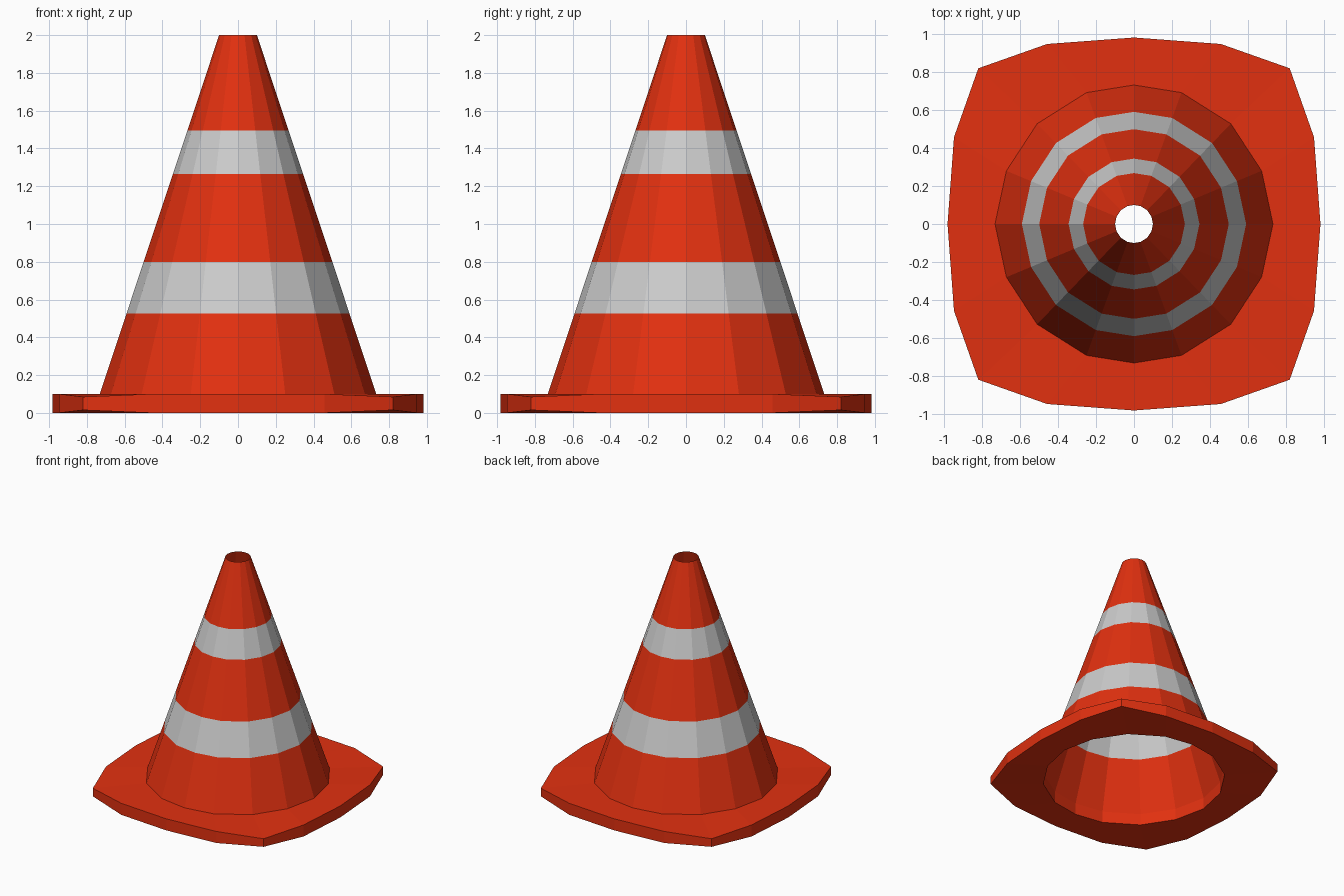
import bpy

if "Cube" in bpy.data.objects:
    bpy.data.objects.remove(bpy.data.objects["Cube"])


def material(name, rgb):
    m = bpy.data.materials.new(name)
    m.diffuse_color = (*rgb, 1)
    m.use_nodes = True
    m.node_tree.nodes["Principled BSDF"].inputs["Base Color"].default_value = m.diffuse_color
    return m


ORANGE = material("orange", (0.76, 0.03, 0.005))
WHITE = material("white", (0.6, 0.6, 0.6))


def full_ring(quadrant):
    """Repeat a quarter outline four times around z."""
    pts = []
    for _ in range(4):
        pts += quadrant
        quadrant = [(-y, x, z) for x, y, z in quadrant]
    return pts


def loft(name, rings, mats, closed=False):
    """Skin consecutive rings with quads, one material index per span."""
    n = len(rings[0])
    verts = [p for ring in rings for p in ring]
    spans = len(rings) if closed else len(rings) - 1
    faces, index = [], []
    for s in range(spans):
        a, b = s * n, (s + 1) % len(rings) * n
        for i in range(n):
            j = (i + 1) % n
            faces.append((a + i, a + j, b + j, b + i))
            index.append(mats[s])
    mesh = bpy.data.meshes.new(name)
    mesh.from_pydata(verts, [], faces)
    mesh.materials.append(ORANGE)
    mesh.materials.append(WHITE)
    mesh.polygons.foreach_set("material_index", index)
    mesh.update()
    obj = bpy.data.objects.new(name, mesh)
    bpy.context.collection.objects.link(obj)
    return obj


# Quarter outline of the cone at its foot, mirrored across the diagonal planes
FOOT = 0.732
QUARTER = [(0.732, 0), (0.672, 0.28), (0.51, 0.528), (0.25, 0.692)]
MIRRORED = [(-x, y) for x, y in QUARTER[:0:-1]]
HALF = QUARTER + [(0, 0.732)] + MIRRORED[::1]
HALF = QUARTER + [(0, 0.732)] + [(-x, y) for x, y in reversed(QUARTER[1:])]
OUTLINE = HALF + [(-x, -y) for x, y in [(0.732, 0)]] + [(x, -y) for x, y in reversed(HALF[1:])]


def cone_ring(r, z):
    return [(x * r / FOOT, y * r / FOOT, z) for x, y in OUTLINE]


# Hollow cone with two reflective bands
levels = [0.1, 0.525, 0.80, 1.265, 1.495, 2.0]
rings = [cone_ring(FOOT + (0.1 - FOOT) * (z - 0.1) / 1.9, z) for z in levels]
loft("cone_body", rings, [0, 1, 0, 1, 0])


# Bulging square base plate, slightly pinched at its corners
def base_ring(z, corner_z):
    return full_ring([(0.982, 0, z), (0.948, 0.457, z),
                      (0.82, 0.82, corner_z), (0.457, 0.948, z)])


loft("base_plate",
     [base_ring(0, 0.015), base_ring(0.1, 0.085),
      cone_ring(FOOT, 0.1), cone_ring(FOOT, 0)],
     [0, 0, 0, 0], closed=True)
